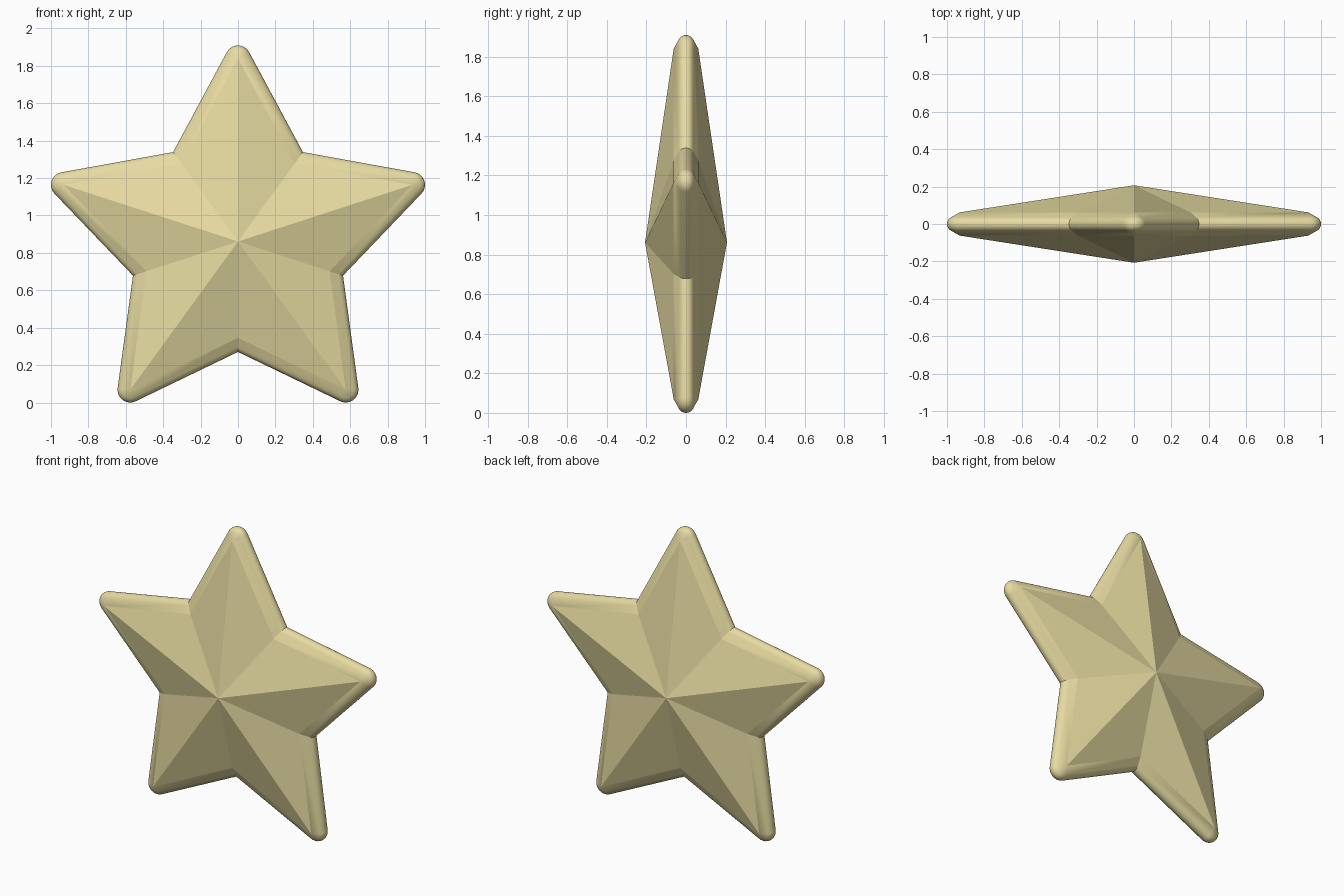
import bpy, bmesh
from math import sin, cos, radians, atan2, pi

if "Cube" in bpy.data.objects:
    bpy.data.objects.remove(bpy.data.objects["Cube"])

CENTRE_Z = 0.861
TIP_R, NOTCH_R = 0.98, 0.515      # star outline where the facets meet the rim
RIM_Y, APEX_Y = 0.062, 0.207      # half thickness at the rim and at the middle
ARC = 10                          # steps around each rounded tip

# Direction of the outline edge normal, measured from the arm axis
dx, dz = NOTCH_R * sin(pi / 5), NOTCH_R * cos(pi / 5) - TIP_R
EDGE = atan2(-dz, dx)
MITRE = 1 / cos(EDGE - pi / 5)

# Rim cross-section (outward offset, y): flat chamfer, round nose, flat chamfer
nose = [(0.0275 + 0.0405 * cos(radians(a)), 0.0405 * sin(radians(a)))
        for a in [-63 + 126 * i / 10 for i in range(11)]]
profile = [(0, -RIM_Y)] + nose + [(0, RIM_Y)]


def outline(offset):
    """Star outline pushed outwards: round tips, mitred notches."""
    pts = []
    for arm in range(5):
        a = arm * 2 * pi / 5
        for i in range(ARC + 1):
            t = a - EDGE + 2 * EDGE * i / ARC
            pts.append((TIP_R * sin(a) + offset * sin(t),
                        TIP_R * cos(a) + offset * cos(t)))
        r = NOTCH_R + offset * MITRE
        pts.append((r * sin(a + pi / 5), r * cos(a + pi / 5)))
    return pts


bm = bmesh.new()
rings = [[bm.verts.new((x, y, CENTRE_Z + z)) for x, z in outline(d)]
         for d, y in profile]
n = len(rings[0])

# Rounded rim
for a, b in zip(rings, rings[1:]):
    for i in range(n):
        j = (i + 1) % n
        bm.faces.new((a[i], a[j], b[j], b[i])).smooth = True

# Creases: chamfer borders and notches
for k in (1, len(rings) - 2):
    for i in range(n):
        bm.edges.get((rings[k][i], rings[k][(i + 1) % n])).smooth = False
for a, b in zip(rings, rings[1:]):
    for i in range(ARC + 1, n, ARC + 2):
        bm.edges.get((a[i], b[i])).smooth = False

# Faceted pyramids, front and back
for ring, y in ((rings[0], -APEX_Y), (rings[-1], APEX_Y)):
    apex = bm.verts.new((0, y, CENTRE_Z))
    for i in range(n):
        bm.faces.new((apex, ring[i], ring[(i + 1) % n])).smooth = False

bmesh.ops.remove_doubles(bm, verts=bm.verts[:], dist=1e-5)
bmesh.ops.recalc_face_normals(bm, faces=bm.faces[:])
mesh = bpy.data.meshes.new("star")
bm.to_mesh(mesh)
bm.free()
star = bpy.data.objects.new("star", mesh)
bpy.context.collection.objects.link(star)

mat = bpy.data.materials.new("pale_gold")
mat.diffuse_color = (0.8, 0.71, 0.36, 1)
mat.use_nodes = True
mat.node_tree.nodes["Principled BSDF"].inputs["Base Color"].default_value = mat.diffuse_color
mesh.materials.append(mat)
